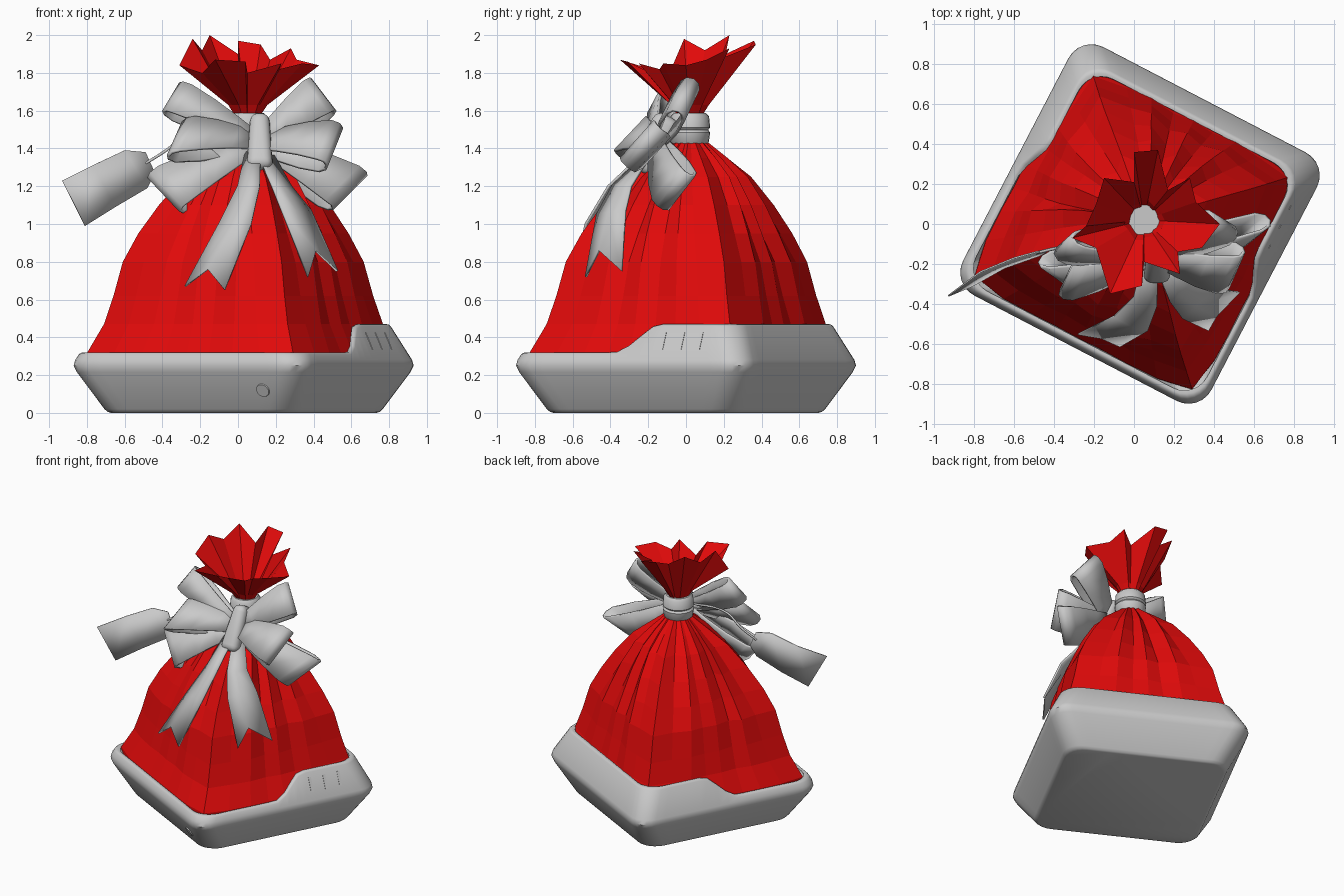
import bpy, bmesh, math, random
from mathutils import Vector, Matrix

if "Cube" in bpy.data.objects:
    bpy.data.objects.remove(bpy.data.objects["Cube"])
random.seed(11)


def material(name, color):
    m = bpy.data.materials.new(name)
    m.use_nodes = True
    m.diffuse_color = color
    m.node_tree.nodes["Principled BSDF"].inputs["Base Color"].default_value = color
    return m


RED = material("red cloth", (0.75, 0.003, 0.003, 1))
GREY = material("light grey", (0.59, 0.59, 0.59, 1))
# The tray and sack are turned about the vertical axis
TURN = Matrix.Translation((0.03, 0, 0)) @ Matrix.Rotation(math.radians(-27.5), 4, 'Z')


def finish(obj, mat, smooth):
    obj.data.materials.append(mat)
    if smooth:
        bpy.ops.object.select_all(action='DESELECT')
        obj.select_set(True)
        bpy.context.view_layer.objects.active = obj
        bpy.ops.object.shade_smooth_by_angle(angle=math.radians(42))
    return obj


def from_bmesh(name, bm, mat, smooth=False, matrix=None):
    if matrix is not None:
        bm.transform(matrix)
    bmesh.ops.recalc_face_normals(bm, faces=bm.faces)
    mesh = bpy.data.meshes.new(name)
    bm.to_mesh(mesh)
    bm.free()
    obj = bpy.data.objects.new(name, mesh)
    bpy.context.collection.objects.link(obj)
    return finish(obj, mat, smooth)


def loft(name, rows, mat, closed=True, caps=False, smooth=False, matrix=None, thick=0):
    """Skin consecutive rows of points, optionally closed, capped or thickened."""
    bm = bmesh.new()
    grid = [[bm.verts.new(p) for p in row] for row in rows]
    n = len(rows[0])
    for a, b in zip(grid, grid[1:]):
        for i in range(n if closed else n - 1):
            j = (i + 1) % n
            bm.faces.new((a[i], a[j], b[j], b[i]))
    if caps:
        bm.faces.new(grid[0])
        bm.faces.new(grid[-1])
    obj = from_bmesh(name, bm, mat, smooth, matrix)
    if thick:
        mod = obj.modifiers.new("thickness", 'SOLIDIFY')
        mod.thickness = thick
        mod.offset = 0


# Tray: rounded square with flared sides and a rim that steps up at the back
def square_ring(h, r=0.13, arc=6, side=16):
    pts = []
    for k in range(4):
        rot = Matrix.Rotation(k * math.pi / 2, 2)
        for i in range(arc + 1):
            a = math.pi / 2 * i / arc
            pts.append(rot @ Vector((h - r + r * math.cos(a), h - r + r * math.sin(a))))
        for i in range(1, side):
            pts.append(rot @ Vector(((h - r) * (1 - 2 * i / side), h)))
    return pts


def rim_height(v):
    t = min(max((v + 0.085) / 0.26, 0), 1)
    return 0.32 + 0.15 * t * t * (3 - 2 * t)


def upper_half(z):
    return 0.695 - 0.47 * (z - 0.28)


rows = [[(p.x, p.y, z) for p in square_ring(h)] for z, h in
        ((0, 0.555), (0.006, 0.568), (0.02, 0.58), (0.215, 0.688), (0.25, 0.701), (0.28, 0.695))]
mid = square_ring(0.65)
for drop, inset in ((0.012, 0), (0.003, 0.004), (0, 0.012), (0.003, 0.026), (0.012, 0.03)):
    row = []
    for i, p in enumerate(mid):
        z = rim_height(p.y) - drop
        q = square_ring(upper_half(z) - inset)[i]
        row.append((q.x, q.y, z))
    rows.append(row)
rows.append([(p.x, p.y, 0.2) for p in square_ring(0.56)])
loft("tray", rows, GREY, caps=True, smooth=True, matrix=TURN)

# Round button on the front slope of the tray
bm = bmesh.new()
bmesh.ops.create_cone(bm, cap_ends=True, segments=20, radius1=0.04, radius2=0.036, depth=0.012)
facing = Vector((0, -1, -0.55)).to_track_quat('Z', 'Y').to_matrix().to_4x4()
from_bmesh("button", bm, GREY, True, TURN @ Matrix.Translation((0.446, -0.636, 0.12)) @ facing)

# Three vent slats on the raised side
for k in range(3):
    bm = bmesh.new()
    bmesh.ops.create_cube(bm, size=1)
    bm.transform(Matrix.Diagonal((0.006, 0.02, 0.1, 1)))
    tilt = Matrix.Rotation(-0.44, 4, 'Y')
    from_bmesh("vent_slat", bm, GREY, False,
               TURN @ Matrix.Translation((upper_half(0.38), 0.2 + 0.11 * k, 0.38)) @ tilt)

# Sack: square at the tray, gathered into irregular pleats at the neck
COLS = 32
fold = [random.uniform(0.5, 1.4) if i % 2 else random.uniform(-0.15, 0.25) for i in range(COLS)]
sway = [random.uniform(-0.35, 0.35) for i in range(COLS)]
rows = []
for z, h, n, pleat in ((0.25, 0.65, 12, 0), (0.32, 0.65, 12, 0.005), (0.47, 0.583, 11, 0.02),
                       (0.62, 0.55, 9, 0.035), (0.8, 0.515, 8, 0.05), (0.95, 0.455, 7, 0.08),
                       (1.1, 0.385, 5, 0.11), (1.25, 0.295, 3.5, 0.14), (1.35, 0.195, 2.5, 0.14),
                       (1.43, 0.1, 2, 0.1), (1.5, 0.075, 2, 0.05)):
    lean = max(z - 0.9, 0) / 0.6
    row = []
    for i in range(COLS):
        a = 2 * math.pi * (i + (sway[i] * pleat * 10 if i % 4 else 0)) / COLS
        c, s = math.cos(a), math.sin(a)
        r = h / (abs(c) ** n + abs(s) ** n) ** (1 / n) * (1 - pleat * fold[i])
        row.append((r * c + 0.01 * lean, r * s + 0.03 * lean, z))
    rows.append(row)
loft("sack", rows, RED, matrix=TURN)

# Crumpled ruffle flaring out above the neck, lower at the front
NECK = Vector((0.05, 0.02, 0))
RIM = ((0.43, 0, 1.84), (0.31, 0.11, 1.87), (0.28, 0.23, 1.93), (0.17, 0.17, 1.87),
       (0.12, 0.37, 1.95), (0, 0.36, 1.97), (0, 0.21, 1.9), (-0.15, 0.23, 2), (-0.19, 0.1, 1.92),
       (-0.24, -0.01, 1.98), (-0.31, -0.07, 1.84), (-0.19, -0.12, 1.8), (-0.12, -0.35, 1.87),
       (0.04, -0.31, 1.86), (0.05, -0.19, 1.8), (0.23, -0.25, 1.85), (0.22, -0.14, 1.82),
       (0.34, -0.12, 1.85))
rows = [[], [], []]
for tip in RIM:
    out = Vector((tip[0], tip[1], 0)) - NECK
    rows[0].append(NECK + out.normalized() * 0.052 + Vector((0, 0, 1.55)))
    rows[1].append(NECK + out.normalized() * (0.06 + out.length * 0.12) + Vector((0, 0, 1.63)))
    rows[2].append(tip)
loft("ruffle", rows, RED)

# Two-banded collar round the neck
rows = []
for z, r in ((1.415, 0.085), (1.43, 0.1), (1.485, 0.108), (1.498, 0.097), (1.51, 0.108),
             (1.57, 0.102), (1.588, 0.085)):
    rows.append([NECK + Vector((r * math.cos(a), r * math.sin(a), z))
                 for a in (2 * math.pi * i / 24 for i in range(24))])
loft("collar", rows, GREY, caps=True, smooth=True)

# Bow loops: flattened teardrop ribbons from the knot to each tip
ROOT = Vector((0.11, -0.15, 1.43))
TEARDROP = ((0, 0.012), (0.3, 0.038), (0.6, 0.052), (0.88, 0.048), (0.97, 0.03), (1, 0))
PATH = TEARDROP + tuple((s, -t) for s, t in TEARDROP[-2::-1])


def bow_loop(name, tip, across):
    axis, across = Vector(tip) - ROOT, Vector(across)
    normal = axis.cross(across).normalized()
    rows = []
    for s, t in PATH:
        half = across * (0.2 + 0.3 * min(s * 1.2, 1))
        centre = ROOT + axis * s + normal * t
        rows.append((centre - half, centre + half))
    loft(name, rows, GREY, closed=False, smooth=True, thick=0.016)


bow_loop("upper_loop_left", (0.45, 0.0, 1.68), (-0.13, 0.08, 0.17))
bow_loop("upper_loop_right", (-0.35, -0.11, 1.67), (0.09, 0.08, 0.15))
bow_loop("middle_loop_left", (0.51, -0.23, 1.41), (0.08, 0.18, 0.2))
bow_loop("middle_loop_right", (-0.33, -0.27, 1.45), (0.08, 0.17, 0.18))
bow_loop("lower_loop_left", (0.59, -0.05, 1.17), (0.18, 0.14, 0.18))
bow_loop("lower_loop_right", (-0.39, -0.25, 1.16), (-0.17, 0.12, 0.18))

# Knot: tapered rounded strap over the loops
bm = bmesh.new()
bmesh.ops.create_cube(bm, size=1)
for v in bm.verts:
    w = 0.14 if v.co.z < 0 else 0.1
    v.co = Vector((v.co.x * w, v.co.y * 0.14, v.co.z * 0.33))
bmesh.ops.bevel(bm, geom=bm.edges[:], offset=0.045, segments=4, affect='EDGES', profile=0.5)
from_bmesh("knot", bm, GREY, True,
           Matrix.Translation((0.115, -0.17, 1.425)) @ Matrix.Rotation(-0.5, 4, 'X'))

# Ribbon tails with notched ends
loft("tail_right", (
    ((0.04, -0.2, 1.38), (0.08, -0.22, 1.38), (0.12, -0.22, 1.38)),
    ((0.0, -0.36, 1.2), (0.06, -0.4, 1.2), (0.115, -0.41, 1.2)),
    ((-0.1, -0.46, 1.0), (-0.01, -0.51, 1.0), (0.07, -0.53, 1.0)),
    ((-0.28, -0.55, 0.67), (-0.16, -0.57, 0.76), (-0.07, -0.61, 0.65))),
    GREY, closed=False, smooth=True, thick=0.014)
loft("tail_left", (
    ((0.11, -0.22, 1.36), (0.15, -0.21, 1.36), (0.19, -0.19, 1.36)),
    ((0.18, -0.39, 1.2), (0.23, -0.35, 1.2), (0.28, -0.29, 1.2)),
    ((0.24, -0.47, 1.05), (0.31, -0.41, 1.06), (0.385, -0.32, 1.07)),
    ((0.37, -0.53, 0.72), (0.41, -0.46, 0.86), (0.525, -0.34, 0.75))),
    GREY, closed=False, smooth=True, thick=0.014)

# Curled gift tag and its string
loft("gift_tag", (
    ((-0.49, -0.14, 1.38), (-0.44, -0.14, 1.27)),
    ((-0.6, -0.17, 1.39), (-0.48, -0.16, 1.19)),
    ((-0.77, -0.24, 1.31), (-0.65, -0.22, 1.09)),
    ((-0.93, -0.36, 1.23), (-0.81, -0.31, 0.99))),
    GREY, closed=False, smooth=True, thick=0.008)

curve = bpy.data.curves.new("tag_string", 'CURVE')
curve.dimensions = '3D'
curve.bevel_depth = 0.008
curve.bevel_resolution = 1
spline = curve.splines.new('BEZIER')
spots = ((0.0, -0.06, 1.5), (-0.26, -0.11, 1.48), (-0.38, -0.12, 1.39), (-0.49, -0.145, 1.32))
spline.bezier_points.add(len(spots) - 1)
for point, spot in zip(spline.bezier_points, spots):
    point.co = spot
    point.handle_left_type = point.handle_right_type = 'AUTO'
string = bpy.data.objects.new("tag_string", curve)
bpy.context.collection.objects.link(string)
curve.materials.append(GREY)
